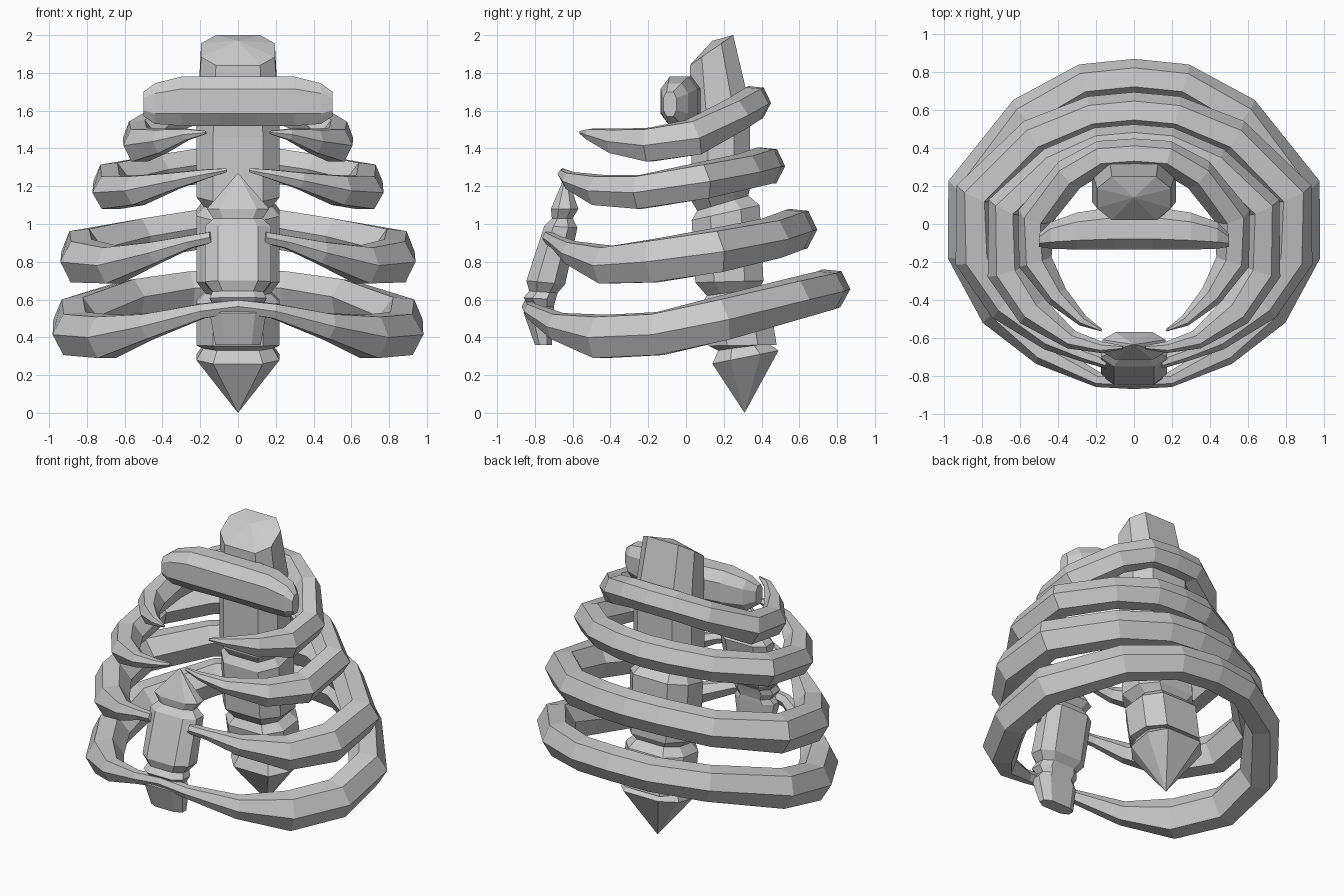
import bpy, bmesh
from mathutils import Vector


def loft(name, rings, caps=(None, None)):
    """Skin a list of equal-length point rings; cap ends flat or to a point."""
    bm = bmesh.new()
    vr = [[bm.verts.new(p) for p in r] for r in rings]
    n = len(vr[0])
    for a, b in zip(vr, vr[1:]):
        for i in range(n):
            j = (i + 1) % n
            bm.faces.new((a[i], a[j], b[j], b[i]))
    for r, tip in zip((vr[0], vr[-1]), caps):
        if tip is None:
            bm.faces.new(r)
        else:
            t = bm.verts.new(tip)
            for i in range(n):
                bm.faces.new((r[i], r[(i + 1) % n], t))
    bmesh.ops.recalc_face_normals(bm, faces=bm.faces)
    me = bpy.data.meshes.new(name)
    bm.to_mesh(me)
    bm.free()
    ob = bpy.data.objects.new(name, me)
    bpy.context.collection.objects.link(ob)
    return ob


OCT = [(.6, -1), (1, -.45), (1, .45), (.6, 1), (-.6, 1), (-1, .45), (-1, -.45), (-.6, -1)]


def tilted_ring(yf, zf, yb, zb, rx):
    """Octagon spanning a front point to a back point."""
    f, b = Vector((0, yf, zf)), Vector((0, yb, zb))
    c, h = (f + b) / 2, (b - f) / 2
    return [c + h * v + Vector((rx * u, 0, 0)) for u, v in OCT]


def column(name, rows, caps):
    return loft(name, [tilted_ring(*r) for r in rows], caps)


# Spine: grooved octagonal column with pointed tail
column("spine", [
    (.14, .26, .49, .33, .22), (.17, .33, .43, .37, .185),
    (.12, .355, .48, .36, .22), (.08, .57, .44, .61, .22),
    (.11, .62, .39, .66, .17), (.05, .69, .41, .70, .22),
    (.03, 1.02, .39, 1.10, .22), (.06, 1.07, .33, 1.15, .18),
    (.03, 1.12, .34, 1.20, .22), (.03, 1.46, .34, 1.55, .22),
    (.02, 1.62, .32, 1.70, .21), (.02, 1.84, .25, 2.0, .195)],
    ((0, .31, 0), (0, .14, 1.97)))

# Breastbone: slanted, with grooves
column("breastbone", [
    (-.80, .36, -.71, .36, .12), (-.86, .53, -.70, .53, .15),
    (-.83, .57, -.70, .56, .125), (-.86, .61, -.69, .60, .15),
    (-.83, .645, -.68, .635, .135), (-.845, .70, -.64, .68, .175),
    (-.75, .99, -.575, .98, .175), (-.71, 1.03, -.60, 1.03, .13),
    (-.715, 1.08, -.57, 1.08, .165)],
    (None, (0, -.635, 1.27)))

# Collar bar: octagonal, bowed, symmetrical
half = [(.5, -.12, -.05, 1.57, 1.70), (.44, -.13, .01, 1.53, 1.745),
        (.3, -.135, .06, 1.52, 1.78), (.1, -.135, .09, 1.52, 1.78)]
COL = [(-1, -.5), (-.5, -1), (.5, -1), (1, -.5), (1, .5), (.5, 1), (-.5, 1), (-1, .5)]
sections = half + [(-r[0],) + r[1:] for r in reversed(half)]
loft("collar_bar", [[(x, (a + b) / 2 + (b - a) / 2 * u, (c + d) / 2 + (d - c) / 2 * v)
                     for u, v in COL] for x, a, b, c, d in sections])

HEX = [(1, -.05), (.55, .9), (-.4, 1), (-1, .1), (-.5, -1), (.5, -1)]


def rib(name, pts, closed=None):
    """Sweep a hexagon along a half path (x, y, z, half width, half height), mirrored in x."""
    path = [(-p[0],) + p[1:] for p in reversed(pts)] + pts[1:]
    if closed:
        path = [(0,) + closed] + path + [(0,) + closed]
    pos = [Vector(p[:3]) for p in path]
    rings = []
    for i, p in enumerate(path):
        if closed and i in (0, len(path) - 1):
            t = Vector((-1, 0, 0))
        else:
            d1 = (pos[i] - pos[max(i - 1, 0)]).normalized()
            d2 = (pos[min(i + 1, len(pos) - 1)] - pos[i]).normalized()
            t = (d1 + d2).normalized()
        side = t.cross(Vector((0, 0, 1))).normalized()
        up = side.cross(t).normalized()
        side = side if side.dot(Vector((p[0], p[1], 0))) > 0 else -side
        up = up if up.z > 0 else -up
        rings.append([pos[i] + side * u * p[3] + up * v * p[4] for u, v in HEX])
    return loft(name, rings)


# Ribs, from the bottom up
rib("rib_lowest", [
    (0, .765, .66, .105, .10), (.26, .74, .65, .105, .10), (.565, .57, .605, .11, .105),
    (.86, .185, .50, .125, .115), (.86, -.15, .42, .125, .115), (.70, -.45, .405, .12, .115),
    (.475, -.68, .46, .07, .07), (.19, -.82, .54, .04, .04)],
    closed=(-.83, .565, .04, .035))
rib("rib_lower", [
    (0, .59, .975, .105, .105), (.22, .57, .97, .105, .105), (.52, .45, .925, .11, .105),
    (.825, .155, .86, .12, .115), (.825, -.18, .805, .12, .115), (.665, -.42, .785, .11, .1),
    (.44, -.61, .85, .06, .06), (.26, -.69, .905, .038, .035), (.14, -.73, .93, .033, .03)])
rib("rib_upper", [
    (0, .43, 1.31, .095, .095), (.185, .415, 1.31, .095, .095), (.42, .31, 1.28, .1, .09),
    (.67, .085, 1.23, .105, .095), (.67, -.25, 1.17, .105, .09), (.535, -.46, 1.18, .09, .08),
    (.33, -.61, 1.23, .05, .045), (.17, -.65, 1.265, .03, .025), (.06, -.65, 1.285, .01, .01)])
rib("rib_top", [
    (0, .365, 1.645, .085, .085), (.17, .355, 1.64, .085, .085), (.34, .26, 1.58, .09, .085),
    (.52, .04, 1.46, .095, .095), (.52, -.2, 1.42, .09, .09), (.405, -.38, 1.44, .06, .065),
    (.27, -.51, 1.475, .03, .03), (.17, -.56, 1.485, .006, .008)])
